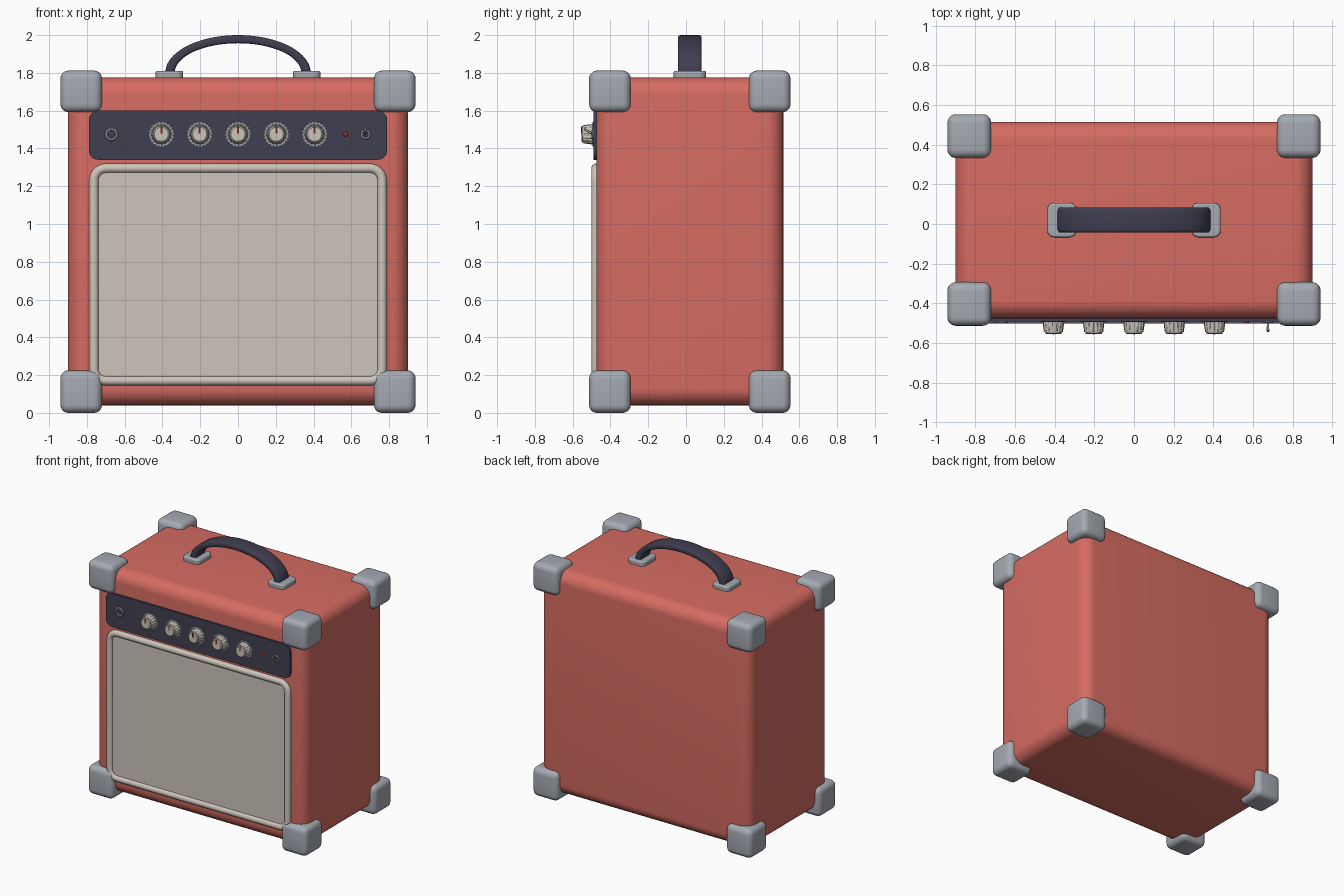
import bpy, bmesh, math
from mathutils import Matrix, Vector

if "Cube" in bpy.data.objects:
    bpy.data.objects.remove(bpy.data.objects["Cube"])


def material(name, rgb):
    m = bpy.data.materials.new(name)
    lin = [((c / 255 + 0.055) / 1.055) ** 2.4 for c in rgb]
    m.diffuse_color = (*lin, 1)
    m.use_nodes = True
    m.node_tree.nodes["Principled BSDF"].inputs["Base Color"].default_value = m.diffuse_color
    return m


RED = material("coral_red", (214, 108, 98))
GREY = material("corner_grey", (165, 170, 178))
BEIGE = material("grille_beige", (205, 197, 187))
NAVY = material("dark_navy", (64, 62, 80))
CHROME = material("metal_grey", (150, 152, 155))
LAMP = material("lamp_red", (205, 70, 50))
MARK = material("marker_red", (130, 40, 40))


def finish(name, bm, mat, angle=35):
    bmesh.ops.recalc_face_normals(bm, faces=bm.faces)
    me = bpy.data.meshes.new(name)
    bm.to_mesh(me)
    bm.free()
    me.materials.append(mat)
    me.shade_smooth()
    me.set_sharp_from_angle(angle=math.radians(angle))
    ob = bpy.data.objects.new(name, me)
    bpy.context.collection.objects.link(ob)
    return ob


def box(name, lo, hi, mat, bevel=0, segs=4, axis=None):
    """Box from corner to corner; bevels all edges, or only those along axis."""
    lo, hi = Vector(lo), Vector(hi)
    bm = bmesh.new()
    bmesh.ops.create_cube(bm, size=1)
    for v in bm.verts:
        v.co = Vector([(a + b) / 2 + c * (b - a) for a, b, c in zip(lo, hi, v.co)])
    if bevel:
        edges = [e for e in bm.edges if axis is None or
                 abs((e.verts[0].co - e.verts[1].co).normalized()[axis]) > 0.9]
        bmesh.ops.bevel(bm, geom=edges, offset=bevel, segments=segs, profile=0.5, affect='EDGES')
    return finish(name, bm, mat)


def lathe(name, x, z, profile, mat, n=32, ribs=0.0):
    """Revolve (radius, y) points about a front-facing axis; ribs shrink alternate pairs."""
    bm = bmesh.new()
    rings = []
    for r, y in profile:
        ring = []
        for i in range(n):
            a = 2 * math.pi * i / n
            rr = r * (1 - ribs * (i // 2 % 2))
            ring.append(bm.verts.new((x + rr * math.cos(a), y, z + rr * math.sin(a))))
        rings.append(ring)
    for p, q in zip(rings, rings[1:]):
        for i in range(n):
            bm.faces.new((p[i], p[(i + 1) % n], q[(i + 1) % n], q[i]))
    bm.faces.new(rings[0])
    bm.faces.new(rings[-1])
    return finish(name, bm, mat)


# Cabinet
CY = 0.02
box("cabinet", (-0.90, -0.475, 0.04), (0.90, 0.515, 1.775), RED, 0.09, 8)

# Eight corner protectors
for sx in (-1, 1):
    for y0, y1 in ((-0.513, -0.293), (0.333, 0.553)):
        for z0, z1 in ((0.0, 0.225), (1.592, 1.812)):
            x0, x1 = sorted((sx * 0.94, sx * 0.72))
            box("corner_protector", (x0, y0, z0), (x1, y1, z1), GREY, 0.042, 5)

# Control panel and grille cloth
box("control_panel", (-0.79, -0.491, 1.34), (0.79, -0.46, 1.60), NAVY, 0.05, 6, axis=1)
box("grille_cloth", (-0.765, -0.483, 0.17), (0.765, -0.46, 1.295), BEIGE, 0.06, 6, axis=1)

# Grille piping: round bead swept along a rounded rectangle
bm = bmesh.new()
HX, Z0, Z1, R, BEAD = 0.763, 0.17, 1.295, 0.065, 0.025
path = []
for k, (cx, cz) in enumerate(((HX - R, Z1 - R), (R - HX, Z1 - R), (R - HX, Z0 + R), (HX - R, Z0 + R))):
    for j in range(9):
        a = math.pi / 2 * (k + j / 8)
        path.append((cx, cz, math.cos(a), math.sin(a)))
rings = []
for cx, cz, c, s in path:
    ring = []
    for j in range(14):
        b = 2 * math.pi * j / 14
        rr = R + BEAD * math.cos(b)
        ring.append(bm.verts.new((cx + rr * c, -0.476 + BEAD * math.sin(b), cz + rr * s)))
    rings.append(ring)
for i, p in enumerate(rings):
    q = rings[(i + 1) % len(rings)]
    for j in range(14):
        bm.faces.new((p[j], p[(j + 1) % 14], q[(j + 1) % 14], q[j]))
finish("grille_piping", bm, BEIGE)

# Five knobs with toothed dial plates and red markers
KZ = 1.475
for i in range(-2, 3):
    x = i * 0.203
    lathe("dial_plate", x, KZ, [(0.066, -0.485), (0.066, -0.495)], CHROME, 88, 0.08)
    lathe("knob", x, KZ, [(0.054, -0.49), (0.052, -0.515), (0.048, -0.543)], BEIGE, 64, 0.06)
    lathe("knob_cap", x, KZ, [(0.044, -0.54), (0.043, -0.549), (0.037, -0.554)], BEIGE, 32)
    box("knob_marker", (x - 0.005, -0.557, KZ + 0.005), (x + 0.005, -0.55, KZ + 0.04), MARK)

# Input socket
lathe("input_socket", -0.67, KZ, [(0.036, -0.485), (0.036, -0.497), (0.031, -0.502),
                                  (0.022, -0.502), (0.020, -0.492)], CHROME)
lathe("socket_hole", -0.67, KZ, [(0.021, -0.488), (0.021, -0.4935)], NAVY)

# Pilot lamp
lathe("pilot_lamp", 0.57, KZ, [(0.012, -0.485), (0.012, -0.496), (0.007, -0.501)], LAMP, 16)

# Power switch with lever
lathe("switch_collar", 0.675, KZ, [(0.028, -0.485), (0.028, -0.496), (0.024, -0.499),
                                   (0.017, -0.499), (0.015, -0.492)], CHROME)
lathe("switch_hole", 0.675, KZ, [(0.016, -0.488), (0.016, -0.4935)], NAVY)
bm = bmesh.new()
tilt = Matrix.Translation((0.675, -0.516, KZ + 0.014)) @ Matrix.Rotation(math.radians(60), 4, 'X')
bmesh.ops.create_cone(bm, cap_ends=True, segments=12, radius1=0.005, radius2=0.007,
                      depth=0.056, matrix=tilt)
finish("switch_lever", bm, CHROME)

# Handle mounts
for s in (-1, 1):
    x0, x1 = sorted((s * 0.29, s * 0.437))
    ob = box("handle_mount", (x0, CY - 0.087, 1.76), (x1, CY + 0.087, 1.81), GREY, 0.035, 5, axis=2)
    bev = ob.modifiers.new("soft_edges", 'BEVEL')
    bev.width, bev.segments = 0.01, 3

# Handle strap: soft rectangular section swept over a half ellipse
section = [(-0.062, 0.2), (-0.062, 0.8), (-0.058, 0.93), (-0.048, 1), (0.048, 1), (0.058, 0.93),
           (0.062, 0.8), (0.062, 0.2), (0.058, 0.07), (0.048, 0), (-0.048, 0), (-0.058, 0.07)]
bm = bmesh.new()
rings = []
N = 40
for i in range(N + 1):
    t = math.radians(-6 + 192 * i / N)
    ring = []
    for y, f in section:
        a, b = 0.335 + 0.05 * f, 0.157 + 0.043 * f
        ring.append(bm.verts.new((a * math.cos(t), CY + y, 1.80 + b * math.sin(t))))
    rings.append(ring)
for p, q in zip(rings, rings[1:]):
    for j in range(len(section)):
        k = (j + 1) % len(section)
        bm.faces.new((p[j], p[k], q[k], q[j]))
bm.faces.new(rings[0])
bm.faces.new(rings[-1])
finish("handle_strap", bm, NAVY, 50)
